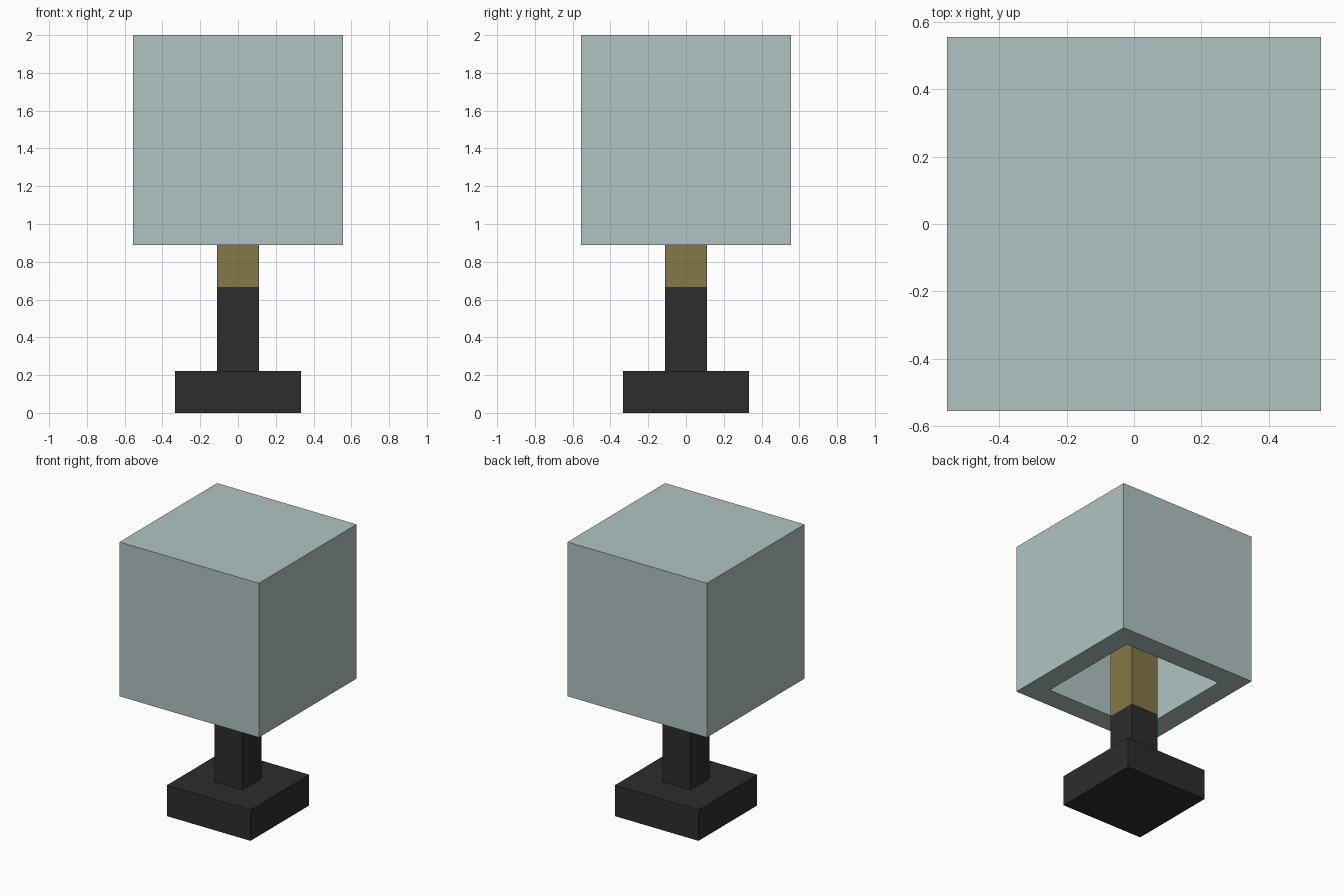
import bpy, bmesh
from mathutils import Matrix, Vector

if "Cube" in bpy.data.objects:
    bpy.data.objects.remove(bpy.data.objects["Cube"])

U = 1 / 9  # grid unit: the lamp is 18 units tall


def material(name, color):
    m = bpy.data.materials.new(name)
    m.diffuse_color = (*color, 1)
    m.use_nodes = True
    m.node_tree.nodes["Principled BSDF"].inputs["Base Color"].default_value = m.diffuse_color
    return m


def box(name, width, z0, z1, mat, cavity=None):
    """Square box; cavity = (wall, depth) hollows it out from below."""
    bm = bmesh.new()
    bmesh.ops.create_cube(bm, size=1, matrix=Matrix.Translation((0, 0, (z0 + z1) / 2 * U))
                          @ Matrix.Diagonal((width * U, width * U, (z1 - z0) * U, 1)))
    if cavity:
        wall, depth = cavity
        bottom = min(bm.faces, key=lambda f: f.calc_center_median().z)
        bmesh.ops.inset_region(bm, faces=[bottom], thickness=wall * U)
        inner = min(bm.faces, key=lambda f: (round(f.calc_center_median().z, 4),
                                             f.calc_center_median().xy.length))
        # push the inset square up to form the inner walls and ceiling
        out = bmesh.ops.extrude_discrete_faces(bm, faces=[inner])["faces"][0]
        bmesh.ops.translate(bm, vec=Vector((0, 0, depth * U)), verts=out.verts)
        bmesh.ops.recalc_face_normals(bm, faces=bm.faces)
    me = bpy.data.meshes.new(name)
    bm.to_mesh(me)
    bm.free()
    me.materials.append(mat)
    ob = bpy.data.objects.new(name, me)
    bpy.context.collection.objects.link(ob)
    return ob


black = material("black metal", (0.026, 0.026, 0.026))
brass = material("brass", (0.235, 0.184, 0.061))
fabric = material("pale teal fabric", (0.434, 0.552, 0.539))

# Foot and stem
box("base", 6, 0, 2, black)
box("lower_stem", 2, 2, 6, black)
# Brass stem carries on inside the shade to its ceiling
box("upper_stem", 2, 6, 16, brass)
# Hollow shade, open at the bottom
box("lamp_shade", 10, 8, 18, fabric, cavity=(2, 8))
